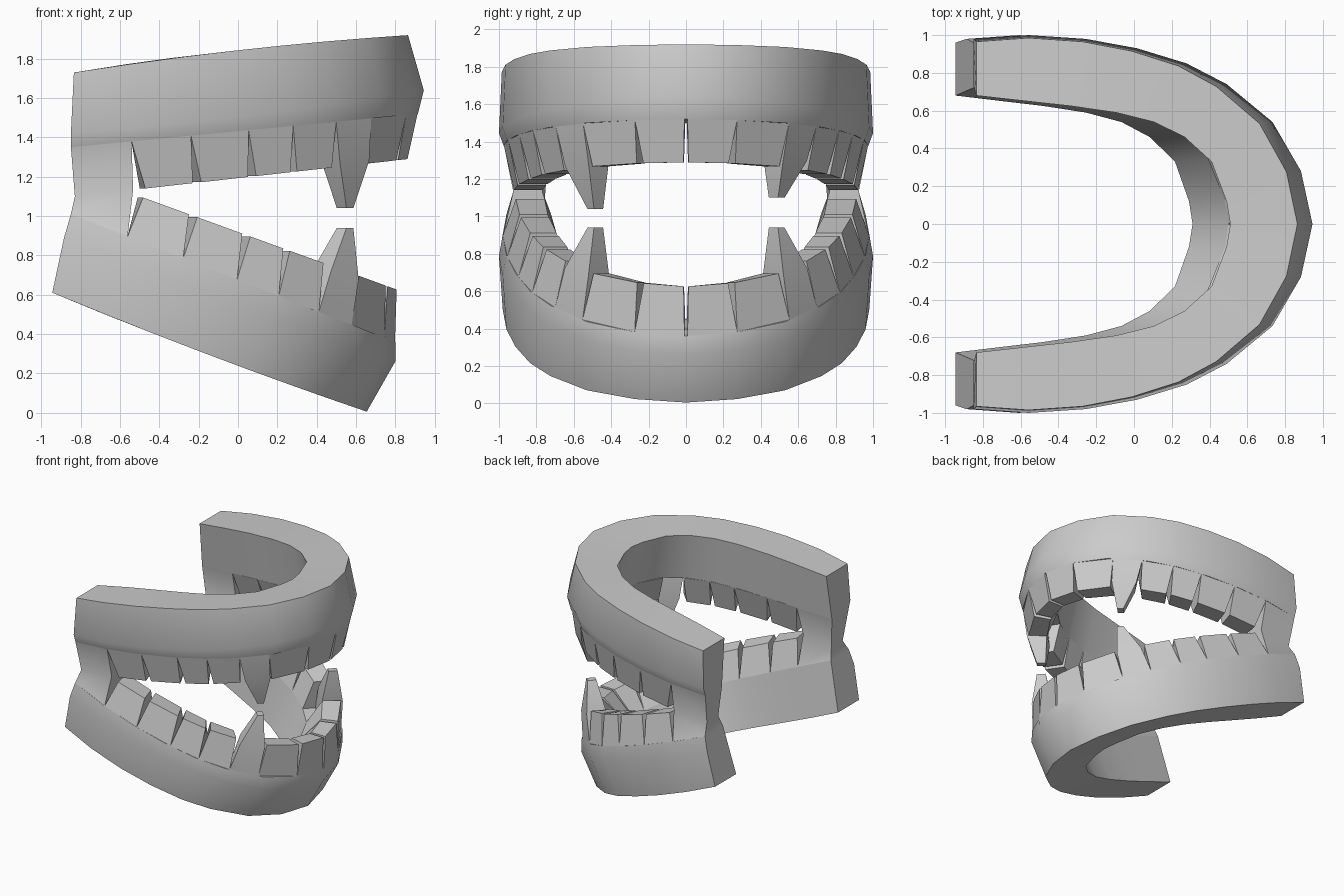
import bpy, bmesh, math
from mathutils import Vector

if "Cube" in bpy.data.objects:
    bpy.data.objects.remove(bpy.data.objects["Cube"])

# Normalised half outlines of the arch (u along x, y), front centre to back end
OUT = [(1, 0), (.966, .28), (.882, .54), (.747, .74), (.629, .85),
       (.483, .93), (.331, .98), (.163, 1.0), (0, .98)]
INN = [(1, 0), (.985, .12), (.926, .33), (.82, .46), (.70, .54),
       (.55, .59), (.37, .625), (.2, .65), (0, .68)]

# Levels: outline, x back, x front, y scale, z back, z front, z bulge
UPPER = dict(
    edge=(OUT, -.835, .865, .985, 1.73, 1.92, .02),
    ridge=(OUT, -.85, .945, 1.0, 1.42, 1.64, -.02),
    root=(OUT, -.85, .915, .975, 1.35, 1.52, 0),
    root_in=(INN, -.85, .60, 1.08, 1.35, 1.50, 0),
    edge_in=(INN, -.835, .51, 1.0, 1.73, 1.88, .02),
    tip=(OUT, -.83, .865, .925, 1.10, 1.29, 0),
    tip_in=(OUT, -.83, .73, .77, 1.10, 1.29, 0))
LOWER = dict(
    edge=(OUT, -.945, .655, .98, .61, .005, -.015),
    ridge=(OUT, -.885, .80, 1.0, .89, .26, 0),
    root=(OUT, -.85, .80, .98, 1.01, .36, 0),
    root_in=(INN, -.85, .50, 1.06, 1.01, .45, 0),
    edge_in=(INN, -.945, .31, 1.0, .61, .14, -.015),
    tip=(OUT, -.83, .81, .915, 1.22, .625, 0),
    tip_in=(OUT, -.83, .68, .76, 1.22, .625, 0))


def pt(level, t):
    """Point on a level at station t (negative t = -y side)."""
    line, xa, xb, ys, za, zb, bulge = level
    a = min(abs(t), 8)
    i = min(int(a), 7)
    f = a - i
    u = line[i][0] * (1 - f) + line[i + 1][0] * f
    y = line[i][1] * (1 - f) + line[i + 1][1] * f
    z = za + (zb - za) * u + bulge * 4 * u * (1 - u)
    return Vector((xa + (xb - xa) * u, math.copysign(y * ys, t), z))


def loft(name, rows, smooth=None):
    """Skin closed rows of equal length and cap both ends."""
    bm = bmesh.new()
    vs = [[bm.verts.new(p) for p in r] for r in rows]
    n = len(rows[0])
    for a, b in zip(vs, vs[1:]):
        for k in range(n):
            bm.faces.new((a[k], a[(k + 1) % n], b[(k + 1) % n], b[k]))
    bm.faces.new(vs[0])
    bm.faces.new(vs[-1])
    bmesh.ops.recalc_face_normals(bm, faces=bm.faces)
    me = bpy.data.meshes.new(name)
    bm.to_mesh(me)
    bm.free()
    ob = bpy.data.objects.new(name, me)
    bpy.context.collection.objects.link(ob)
    if smooth:
        bpy.ops.object.select_all(action='DESELECT')
        ob.select_set(True)
        bpy.context.view_layer.objects.active = ob
        bpy.ops.object.shade_smooth_by_angle(angle=math.radians(smooth))
    return ob


def quad(outer, inner, t0, t1):
    return [pt(outer, t0), pt(outer, t1), pt(inner, t1), pt(inner, t0)]


def canine(name, root, tip, s):
    """Pointed tooth with a swollen middle and a small blunt tip."""
    n, tan = Vector((.7, .7 * s, 0)) * .035, Vector((.7, -.7 * s, 0)) * .025
    end = [tip + n + tan, tip + n - tan, tip - n - tan, tip - n + tan]
    root[2], root[3] = root[1].lerp(root[2], .6), root[0].lerp(root[3], .6)
    mid = [a.lerp(b, .48) for a, b in zip(root, end)]
    c = sum(mid, Vector()) / 4
    mid = [c + (p - c) * 1.35 for p in mid]
    loft(name, [root, mid, end], 35)


# Station limits of the teeth, front to back
CUTS = [0.03, 1.0, 2.12, 2.87, 3.9, 4.8, 5.9, 6.93]

for jaw, L, tips in (("upper", UPPER, {1: 1.10, -1: 1.04}),
                     ("lower", LOWER, {1: .94, -1: .94})):
    # Gum arch
    keys = ("edge", "ridge", "root", "root_in", "edge_in")
    loft(jaw + "_gum", [[pt(L[k], t) for k in keys] for t in range(-8, 9)], 30)
    for s in (1, -1):
        side = "left" if s > 0 else "right"
        for i, (a, b) in enumerate(zip(CUTS, CUTS[1:])):
            root = quad(L["root"], L["root_in"], a * s, b * s)
            name = f"{jaw}_tooth_{side}_{i + 1}"
            if i == 2:
                canine(f"{jaw}_canine_{side}", root,
                       Vector((.545, .485 * s, tips[s])), s)
                continue
            # Block tooth, narrower at the biting edge
            gap = .12 if i < 2 else .22
            loft(name, [root, quad(L["tip"], L["tip_in"],
                                   (a - (.05 if i > 2 else -.02)) * s,
                                   (b - gap) * s)])

# Pinched posts joining the jaws at the back
for s in (1, -1):
    loft("jaw_post_" + ("left" if s > 0 else "right"),
         [quad(J[o], J[i], 6.93 * s, 8 * s) for J, o, i in (
             (UPPER, "root", "root_in"), (UPPER, "tip", "tip_in"),
             (LOWER, "root", "root_in"))], 35)
